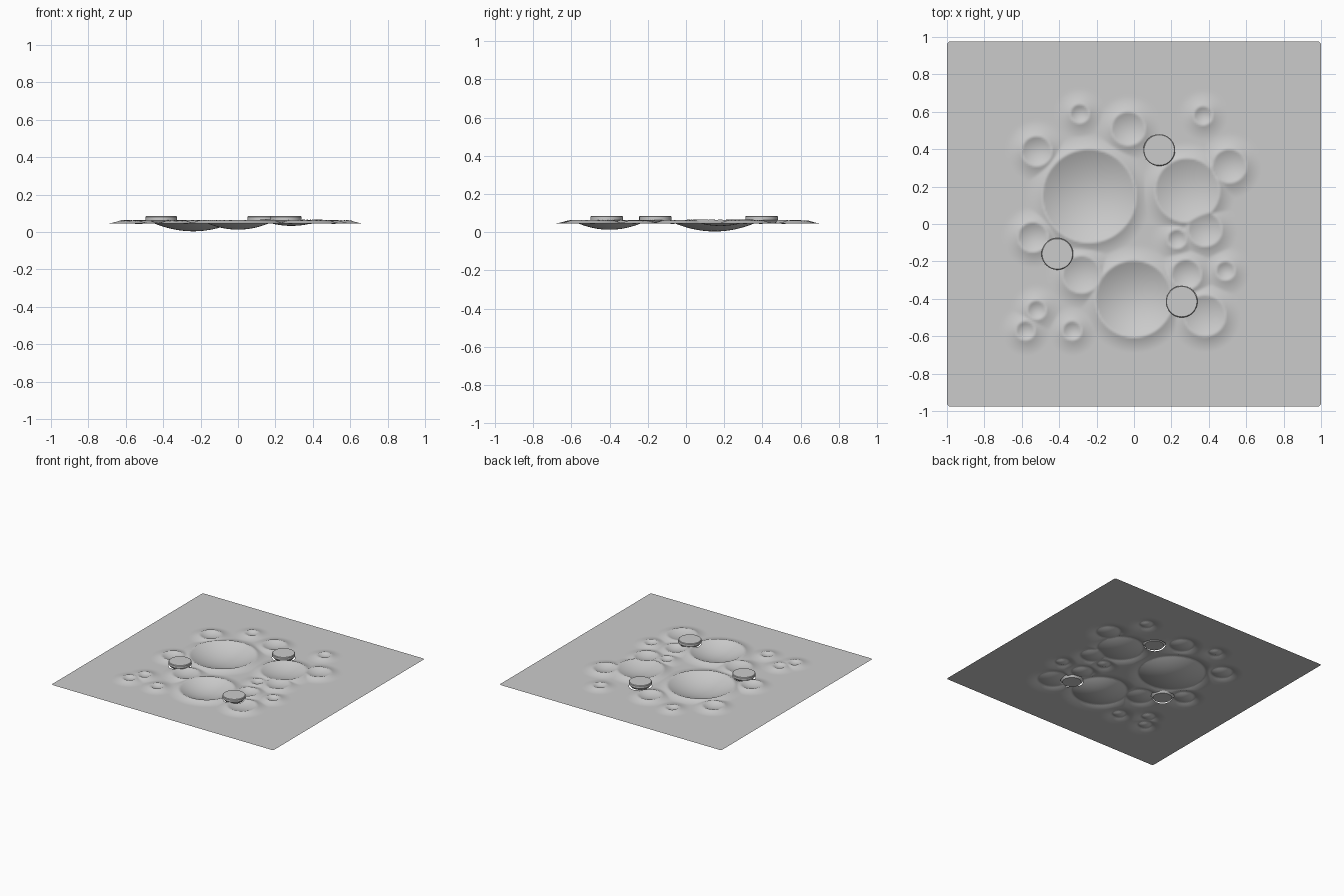
import bpy, bmesh, math
from mathutils import Vector

cube = bpy.data.objects.get("Cube")
if cube:
    bpy.data.objects.remove(cube)

grey = bpy.data.materials.new("stone_grey")
grey.use_nodes = True
colour = (0.6, 0.6, 0.6, 1)
grey.diffuse_color = colour
grey.node_tree.nodes["Principled BSDF"].inputs["Base Color"].default_value = colour

BASE, HALF_Y = 0.045, 0.975
PUCK_R = 0.085
PUCKS = [(0.135, 0.395), (-0.41, -0.16), (0.255, -0.415)]

# craters: x, y, rim radius, floor height, rim height
LARGE = [(-0.24, 0.15, 0.25, 0.004, 0.065),
         (0.0, -0.4, 0.205, 0.013, 0.065),
         (0.285, 0.18, 0.172, 0.033, 0.067)]
MEDIUM = [(-0.52, 0.39, 0.08), (-0.03, 0.51, 0.09), (0.51, 0.31, 0.09),
          (0.38, -0.03, 0.09), (-0.54, -0.07, 0.08), (-0.28, -0.27, 0.1),
          (0.28, -0.27, 0.08), (0.38, -0.49, 0.11)]
SMALL = [(0.23, -0.08), (0.49, -0.25), (-0.52, -0.46), (-0.58, -0.57),
         (-0.33, -0.57), (-0.29, 0.59), (0.37, 0.58)]
craters = LARGE + [(x, y, r, 0.044, 0.064) for x, y, r in MEDIUM]
craters += [(x, y, 0.05, 0.047, 0.062) for x, y in SMALL]


def height(x, y):
    """Outer slopes join by maximum, bowls cut in by minimum."""
    slope, bowl = BASE, None
    for cx, cy, r, floor, rim in craters:
        d = math.hypot(x - cx, y - cy)
        if d < r:
            z = floor + (rim - floor) * (d / r) ** 2
            bowl = z if bowl is None else min(bowl, z)
        else:
            t = min(1, (d - r) / 0.085)
            slope = max(slope, BASE + (rim - BASE) * (1 - t) ** 2)
    return slope if bowl is None else bowl


def finish(name, bm, angle):
    mesh = bpy.data.meshes.new(name)
    bm.to_mesh(mesh)
    bm.free()
    mesh.materials.append(grey)
    ob = bpy.data.objects.new(name, mesh)
    bpy.context.collection.objects.link(ob)
    bpy.ops.object.select_all(action='DESELECT')
    ob.select_set(True)
    bpy.context.view_layer.objects.active = ob
    bpy.ops.object.shade_smooth_by_angle(angle=math.radians(angle))


# thin cratered ground sheet
bm = bmesh.new()
bmesh.ops.create_grid(bm, x_segments=200, y_segments=196, size=1)
for v in bm.verts:
    v.co.y *= HALF_Y
    if abs(v.co.x) > 0.999 and abs(v.co.y) > HALF_Y - 0.001:
        v.co *= 0.994

# round openings under the pucks
for px, py in PUCKS:
    centre = Vector((px, py, 0))
    inside = [f for f in bm.faces
              if (f.calc_center_median() - centre).length < PUCK_R]
    bmesh.ops.delete(bm, geom=inside, context='FACES')
    for v in bm.verts:
        offset = v.co - centre
        if v.is_boundary and offset.length < PUCK_R * 1.3:
            v.co = centre + offset.normalized() * PUCK_R
for v in bm.verts:
    v.co.z = height(v.co.x, v.co.y)
finish("cratered_ground", bm, 50)

# raised pucks with a chamfered lower edge
PROFILE = [(0.07, 0.045), (PUCK_R, 0.063), (PUCK_R, 0.081), (0.081, 0.085)]
SIDES = 48
for n, (px, py) in enumerate(PUCKS, 1):
    bm = bmesh.new()
    rings = []
    for r, z in PROFILE:
        angles = [math.tau * i / SIDES for i in range(SIDES)]
        rings.append([bm.verts.new((px + r * math.cos(a), py + r * math.sin(a), z))
                      for a in angles])
    for low, high in zip(rings, rings[1:]):
        for i in range(SIDES):
            j = (i + 1) % SIDES
            bm.faces.new((low[i], low[j], high[j], high[i]))
    bm.faces.new(rings[-1])
    bm.faces.new(rings[0][::-1])
    finish(f"puck_{n}", bm, 30)
